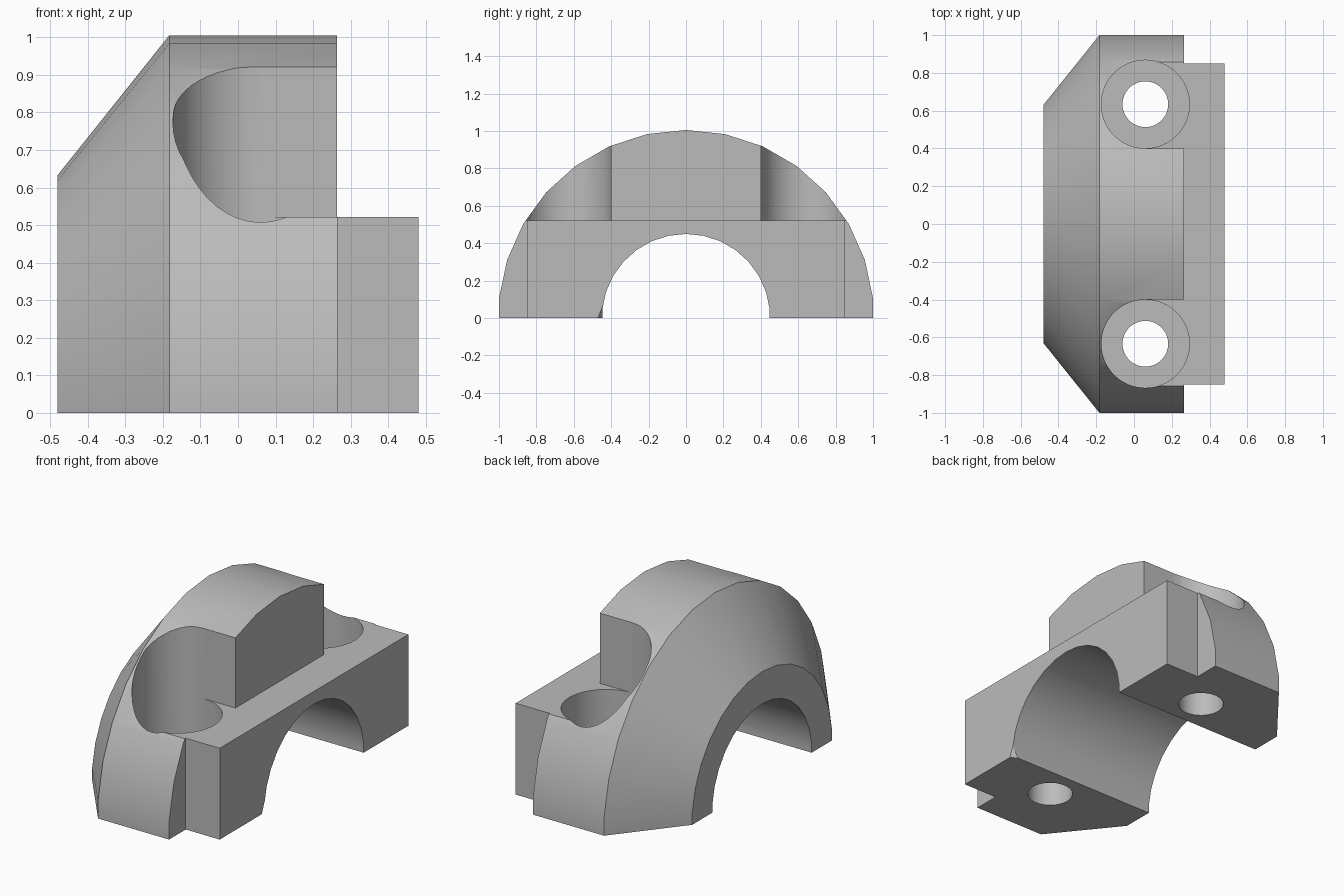
import bpy, bmesh, math

if "Cube" in bpy.data.objects:
    bpy.data.objects.remove(bpy.data.objects["Cube"])

SIDES = 30                      # facets of a full turn
R = 1 / math.cos(math.pi / SIDES)
grey = bpy.data.materials.new("plain grey")
grey.diffuse_color = (0.5, 0.5, 0.5, 1)
grey.use_nodes = True
grey.node_tree.nodes["Principled BSDF"].inputs["Base Color"].default_value = grey.diffuse_color


def make(name, bm):
    bmesh.ops.recalc_face_normals(bm, faces=bm.faces)
    me = bpy.data.meshes.new(name)
    bm.to_mesh(me)
    bm.free()
    ob = bpy.data.objects.new(name, me)
    bpy.context.collection.objects.link(ob)
    me.materials.append(grey)
    return ob


def loft(name, rings):
    """Closed solid through matching rings of points."""
    bm = bmesh.new()
    vs = [[bm.verts.new(p) for p in ring] for ring in rings]
    n = len(rings[0])
    for a, b in zip(vs, vs[1:]):
        for i in range(n):
            j = (i + 1) % n
            bm.faces.new((a[i], a[j], b[j], b[i]))
    bm.faces.new(vs[0])
    bm.faces.new(vs[-1])
    return make(name, bm)


def prism(name, outline, z0, z1):
    return loft(name, [[(x, y, z) for x, y in outline] for z in (z0, z1)])


def circle(cx, cy, r, n=48):
    return [(cx + r * math.cos(2 * math.pi * i / n),
             cy + r * math.sin(2 * math.pi * i / n)) for i in range(n)]


def combine(target, tool, op):
    bpy.context.view_layer.objects.active = target
    mod = target.modifiers.new("combine", 'BOOLEAN')
    mod.operation, mod.solver, mod.object = op, 'EXACT', tool
    bpy.ops.object.modifier_apply(modifier=mod.name)
    bpy.data.objects.remove(tool)


# Half-round body with a tapered end
half = [(1, 0)] + [(R * math.sin(math.radians(a)), R * math.cos(math.radians(a)))
                   for a in range(84, -85, -12)] + [(-1, 0)]
body = loft("bearing_cap", [[(x, y * r, z * r) for y, z in half]
                            for x, r in ((-0.48, 0.63), (-0.183, 1), (0.265, 1))])

# Rectangular base block, left tall and then trimmed to the shelf height
block = prism("base_block", [(0.1, -0.85), (0.48, -0.85), (0.48, 0.85), (0.1, 0.85)], 0, 0.6)
combine(body, block, 'UNION')

# Shelf around the central rib
shelf = prism("shelf_cutter", [(0.06, 0.4), (0.264, 0.4), (0.264, -0.4), (0.06, -0.4),
                               (0.06, -1.2), (0.7, -1.2), (0.7, 1.2), (0.06, 1.2)], 0.521, 1.3)
combine(body, shelf, 'DIFFERENCE')

# Bolt pockets and through holes
for s in (-1, 1):
    combine(body, prism("pocket_cutter", circle(0.06, s * 0.634, 0.2335), 0.25, 1.3), 'DIFFERENCE')
    combine(body, prism("hole_cutter", circle(0.06, s * 0.634, 0.121), -0.2, 0.6), 'DIFFERENCE')

# Shaft bore
bore = loft("bore_cutter", [[(x, y, z) for z, y in circle(0, 0, 0.45, SIDES)] for x in (-0.8, 0.8)])
combine(body, bore, 'DIFFERENCE')

# Small locating nick at the bore corner
bm = bmesh.new()
for p in ((0.438, -0.449, -0.01), (0.49, -0.482, -0.01), (0.49, -0.443, 0.085),
          (0.49, -0.42, -0.01)):
    bm.verts.new(p)
bmesh.ops.convex_hull(bm, input=bm.verts)
combine(body, make("nick_cutter", bm), 'DIFFERENCE')

# Smooth rounds, crisp edges
bpy.ops.object.select_all(action='DESELECT')
body.select_set(True)
bpy.context.view_layer.objects.active = body
bpy.ops.object.shade_smooth_by_angle(angle=math.radians(30))
